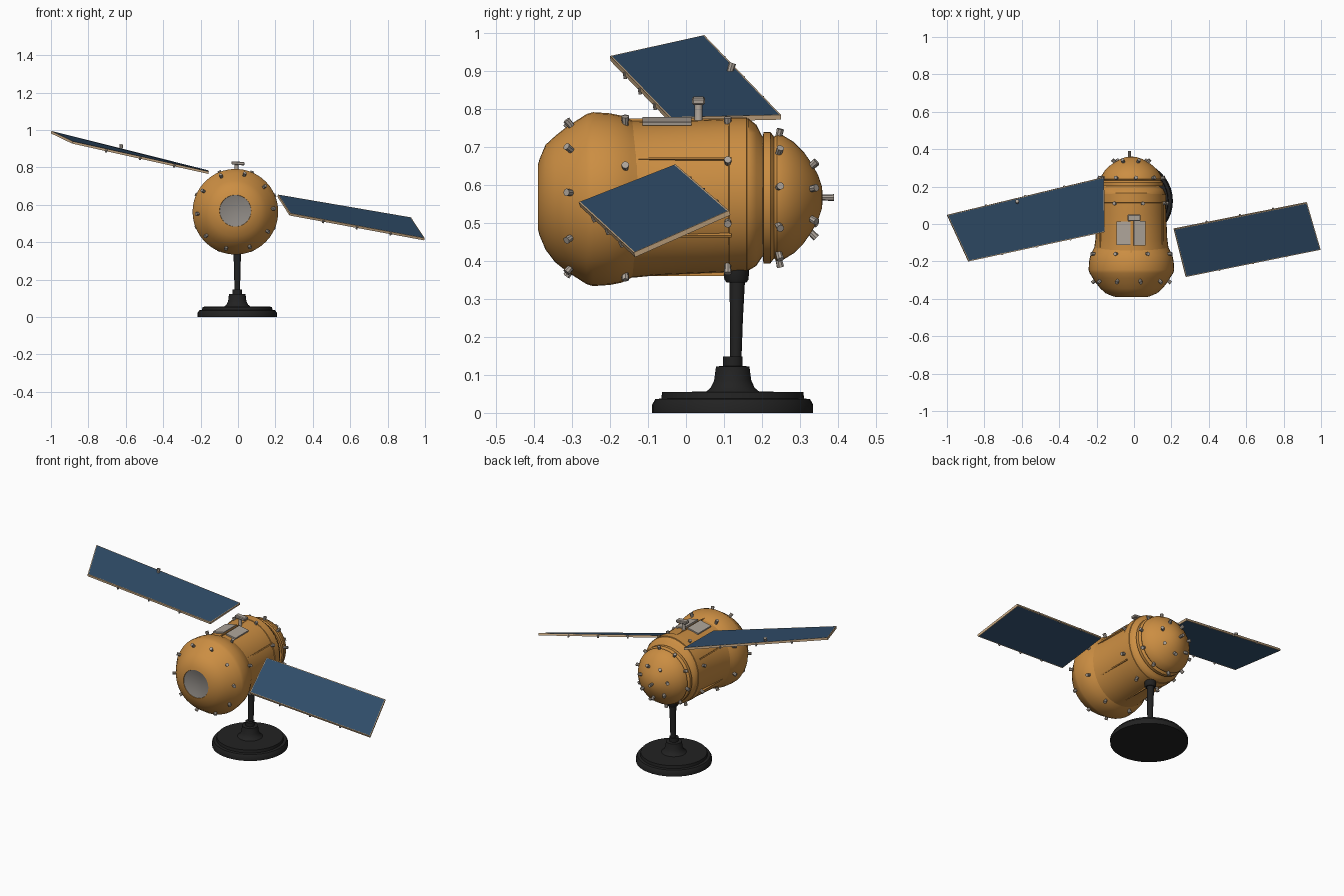
import bpy, bmesh, math
from mathutils import Vector, Matrix

if "Cube" in bpy.data.objects:
    bpy.data.objects.remove(bpy.data.objects["Cube"])


def material(name, rgb):
    m = bpy.data.materials.new(name)
    m.diffuse_color = (*rgb, 1)
    m.use_nodes = True
    m.node_tree.nodes["Principled BSDF"].inputs["Base Color"].default_value = m.diffuse_color
    return m


ORANGE = material("orange", (0.60, 0.27, 0.055))
BLUE = material("panel blue", (0.030, 0.075, 0.145))
TAN = material("tan edge", (0.58, 0.40, 0.23))
GREY = material("warm grey", (0.42, 0.37, 0.32))
DISC = material("dish grey", (0.27, 0.25, 0.23))
BLACK = material("stand black", (0.016, 0.016, 0.016))
CX, CZ = -0.014, 0.566  # body axis


def finish(name, bm, mats, smooth=None):
    bmesh.ops.recalc_face_normals(bm, faces=bm.faces)
    me = bpy.data.meshes.new(name)
    bm.to_mesh(me)
    bm.free()
    ob = bpy.data.objects.new(name, me)
    bpy.context.collection.objects.link(ob)
    for m in mats:
        me.materials.append(m)
    if smooth:
        bpy.ops.object.select_all(action='DESELECT')
        ob.select_set(True)
        bpy.context.view_layer.objects.active = ob
        bpy.ops.object.shade_smooth_by_angle(angle=math.radians(smooth))
    return ob


def loft(name, rings, mat, n=40, smooth=35):
    """Rings of (centre, first axis, second axis) skinned and capped."""
    bm = bmesh.new()
    loops = []
    for c, u, v in rings:
        loops.append([bm.verts.new(Vector(c) + Vector(u) * math.cos(2 * math.pi * i / n)
                                   + Vector(v) * math.sin(2 * math.pi * i / n)) for i in range(n)])
    for a, b in zip(loops, loops[1:]):
        for i in range(n):
            j = (i + 1) % n
            bm.faces.new((a[i], a[j], b[j], b[i]))
    bm.faces.new(loops[0])
    bm.faces.new(loops[-1])
    return finish(name, bm, [mat], smooth)


def along_y(name, prof, mat):
    """Profile of (y, half width, half height, centre z)."""
    return loft(name, [((CX, y, z), (rx, 0, 0), (0, 0, rz)) for y, rx, rz, z in prof], mat)


def along_z(name, x, y, prof, mat, n=32):
    return loft(name, [((x, y, z), (r, 0, 0), (0, r, 0)) for z, r in prof], mat, n)


# Body: front drum, waist and rear dome
along_y("front_drum", [(y, r, r, 0.563 + (0.005 if y < -0.36 else 0)) for y, r in [
    (-0.375, 0.078), (-0.39, 0.085), (-0.386, 0.10), (-0.37, 0.138), (-0.345, 0.166), (-0.315, 0.190),
    (-0.29, 0.206), (-0.262, 0.224), (-0.245, 0.229), (-0.20, 0.226), (-0.17, 0.220),
    (-0.145, 0.208), (-0.11, 0.190)]], ORANGE)
along_y("waist", [(-0.17, 0.205, 0.207, 0.563), (-0.13, 0.199, 0.206, 0.563), (-0.08, 0.192, 0.203, 0.565),
                  (0.05, 0.186, 0.202, 0.570), (0.12, 0.184, 0.202, 0.573), (0.165, 0.182, 0.200, 0.575),
                  (0.185, 0.172, 0.186, 0.573), (0.20, 0.152, 0.160, 0.570), (0.22, 0.14, 0.145, 0.567)], ORANGE)
along_y("rear_dome", [(y, r, r * 1.02, 0.567) for y, r in [
    (0.202, 0.150), (0.204, 0.170), (0.222, 0.170), (0.232, 0.157), (0.24, 0.164), (0.255, 0.161),
    (0.285, 0.143), (0.31, 0.118), (0.33, 0.090), (0.348, 0.058), (0.358, 0.028), (0.36, 0.008)]], ORANGE)
along_y("front_dish", [(-0.37, 0.084, 0.084, 0.568), (-0.388, 0.084, 0.084, 0.568),
                       (-0.379, 0.05, 0.05, 0.568), (-0.376, 0.01, 0.01, 0.568)], DISC)

# Lengthwise seams around the waist, and the band at their rear end
bm = bmesh.new()
for k in range(6):
    a = math.radians(30 + 60 * k)
    m = (Matrix.Translation((CX + 0.189 * math.cos(a), -0.02, 0.568 + 0.201 * math.sin(a)))
         @ Matrix.Rotation(-a, 4, 'Y') @ Matrix.Diagonal((0.012, 0.28, 0.007, 1)))
    bmesh.ops.create_cube(bm, size=1, matrix=m)
finish("waist_seams", bm, [ORANGE])
along_y("waist_band", [(0.112, 0.184, 0.200, 0.573), (0.114, 0.187, 0.205, 0.573),
                       (0.160, 0.185, 0.203, 0.575), (0.162, 0.18, 0.197, 0.575)], ORANGE)


def peg(bm, pos, direction, r=0.010, length=0.032):
    q = Vector(direction).to_track_quat('Z', 'Y').to_matrix().to_4x4()
    bmesh.ops.create_cone(bm, cap_ends=True, segments=8, radius1=r * 0.8, radius2=r, depth=length,
                          matrix=Matrix.Translation(pos) @ q)


# Rings of pegs: y, half width, half height, count, start angle, lean along y
for name, y, rx, rz, count, start, lean in [
        ("front_pegs", -0.305, 0.199, 0.199, 10, 4, -0.8),
        ("drum_pegs", -0.16, 0.217, 0.217, 8, 22, 0),
        ("waist_pegs", 0.11, 0.189, 0.207, 8, 27, 0),
        ("dome_pegs", 0.245, 0.166, 0.168, 10, 10, 0.25),
        ("tail_pegs", 0.332, 0.092, 0.094, 7, 15, 1.0)]:
    bm = bmesh.new()
    for k in range(count):
        a = math.radians(start + 360 * k / count)
        c, s = math.cos(a), math.sin(a)
        peg(bm, (CX + rx * c, y, CZ + rz * s), (c, lean, s))
    finish(name, bm, [GREY], 35)

bm = bmesh.new()
peg(bm, (CX - 0.01, 0.370, 0.567), (0, 1, 0), 0.009, 0.04)
finish("tail_tip", bm, [GREY], 35)

# Roof plates and the mast on top
bm = bmesh.new()
for x, y, w, d, tilt in [(-0.055, -0.05, 0.075, 0.125, -0.2), (0.03, -0.05, 0.065, 0.13, 0.2)]:
    bmesh.ops.create_cube(bm, size=1, matrix=Matrix.Translation((x, y, 0.768))
                          @ Matrix.Rotation(tilt, 4, 'Y') @ Matrix.Diagonal((w, d, 0.009, 1)))
finish("roof_plates", bm, [GREY])
along_z("mast", -0.008, 0.033, [(0.75, 0.015), (0.765, 0.010), (0.815, 0.010)], GREY, 12)
bm = bmesh.new()
bmesh.ops.create_cube(bm, size=1, matrix=Matrix.Translation((0, 0.033, 0.822))
                      @ Matrix.Rotation(0.07, 4, 'Y') @ Matrix.Diagonal((0.07, 0.034, 0.018, 1)))
bmesh.ops.bevel(bm, geom=bm.edges[:], offset=0.004, segments=1, affect='EDGES')
finish("mast_head", bm, [GREY])


# Solar panels: a tan-edged slab with blue inset on both faces
def panel(name, corners, thick=0.013):
    c = [Vector(p) for p in corners]
    n = (c[2] - c[0]).cross(c[3] - c[1]).normalized()
    n *= 1 if n.z > 0 else -1
    bm = bmesh.new()
    top = [bm.verts.new(p) for p in c]
    low = [bm.verts.new(p - n * thick) for p in c]
    faces = [bm.faces.new(top), bm.faces.new(low)]
    for i in range(4):
        j = (i + 1) % 4
        bm.faces.new((top[i], top[j], low[j], low[i]))
    bmesh.ops.recalc_face_normals(bm, faces=bm.faces)
    bmesh.ops.inset_individual(bm, faces=faces, thickness=0.006)
    for f in faces:
        f.material_index = 1
    finish(name, bm, [TAN, BLUE])
    return c, n


left = panel("left_panel", [(-0.998, 0.048, 0.995), (-0.884, -0.20, 0.940),
                            (-0.156, -0.043, 0.778), (-0.160, 0.250, 0.785)])
right = panel("right_panel", [(0.214, -0.028, 0.655), (0.925, 0.113, 0.533),
                              (0.998, -0.138, 0.422), (0.278, -0.283, 0.555)])

# Small studs under the long edges, and a fin on the left panel
bm = bmesh.new()
for (c, n), (a, b, d, e) in ((left, (0, 3, 1, 2)), (right, (0, 1, 3, 2))):
    for t in (0.25, 0.5, 0.75):
        for p, q in ((c[a], c[b]), (c[d], c[e])):
            peg(bm, p.lerp(q, t) - n * 0.012, n, 0.006, 0.016)
finish("panel_studs", bm, [GREY], 35)
bm = bmesh.new()
peg(bm, (-0.625, 0.118, 0.907), (0, 0.3, 1), 0.010, 0.03)
finish("panel_fin", bm, [GREY], 35)

# Display stand: base, post and collar
along_z("stand_base", -0.004, 0.123, [
    (0.0, 0.212), (0.022, 0.212), (0.036, 0.204), (0.038, 0.188), (0.055, 0.186),
    (0.056, 0.070), (0.066, 0.058), (0.085, 0.049), (0.122, 0.044), (0.124, 0.026), (0.148, 0.026)], BLACK, 40)
loft("stand_post", [((-0.004, y, z), (r, 0, 0), (0, r, 0)) for z, y, r in
                    [(0.14, 0.131, 0.015), (0.25, 0.133, 0.017), (0.36, 0.135, 0.021)]], BLACK, 20)
along_z("stand_collar", -0.004, 0.133, [(0.343, 0.026), (0.352, 0.032), (0.385, 0.033)], BLACK, 20)
